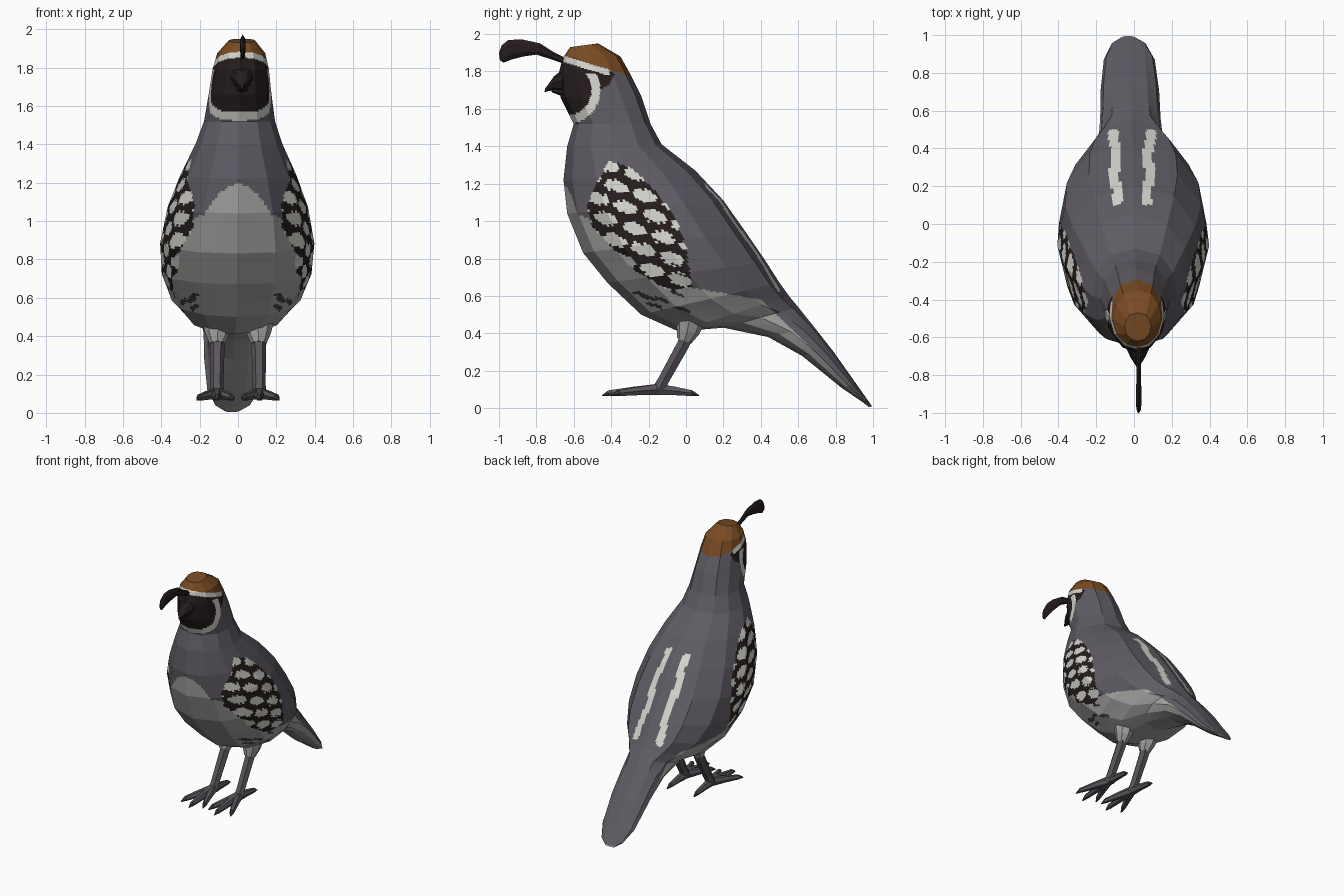
import bpy, bmesh, math
from mathutils import Vector

cube = bpy.data.objects.get("Cube")
if cube:
    bpy.data.objects.remove(cube)


def material(name, rgb):
    m = bpy.data.materials.new(name)
    m.use_nodes = True
    m.diffuse_color = (*rgb, 1)
    m.node_tree.nodes["Principled BSDF"].inputs["Base Color"].default_value = (*rgb, 1)
    return m


SLATE, BELLY, WHITE, DARK, BROWN, LEG, STREAK = range(7)
MATS = [
    material("slate_grey", (.115, .105, .127)),
    material("belly_grey", (.37, .37, .36)),
    material("white", (.66, .66, .62)),
    material("dark_brown", (.019, .012, .012)),
    material("crown_brown", (.19, .07, .016)),
    material("leg_grey", (.10, .09, .105)),
    material("streak_grey", (.05, .045, .05)),
]


def loft(name, rings, colour, cuts=0):
    """Skin a list of rings; colour is a material number or a rule on the face centre."""
    bm = bmesh.new()
    rows = [[bm.verts.new(p) for p in r] for r in rings]
    n = len(rows[0])
    for a, b in zip(rows, rows[1:]):
        for k in range(n):
            bm.faces.new((a[k], a[(k + 1) % n], b[(k + 1) % n], b[k]))
    if cuts:
        bmesh.ops.subdivide_edges(bm, edges=bm.edges[:], cuts=cuts, use_grid_fill=True)
    bmesh.ops.holes_fill(bm, edges=[e for e in bm.edges if e.is_boundary], sides=0)
    bmesh.ops.recalc_face_normals(bm, faces=bm.faces[:])
    for f in bm.faces:
        f.material_index = colour(f.calc_center_median()) if callable(colour) else colour
    me = bpy.data.meshes.new(name)
    bm.to_mesh(me)
    bm.free()
    for m in MATS:
        me.materials.append(m)
    ob = bpy.data.objects.new(name, me)
    bpy.context.collection.objects.link(ob)
    return ob


def section(front, back, width, x0=0, n=12, rear=1.0):
    """Ellipse between two points of the side profile; rear < 1 squares its back half."""
    f, b = Vector((x0, *front)), Vector((x0, *back))
    pts = []
    for k in range(n):
        t = math.tau * k / n
        s, c = math.sin(t), -math.cos(t)
        x = math.copysign(abs(s) ** (rear if c > 0 else 1), s)
        pts.append((f + b) / 2 + (b - f) / 2 * c + Vector((x * width, 0, 0)))
    return pts


def tube(name, path, radii, colour, n=6):
    """Tapered tube with rings square to the path."""
    path = [Vector(p) for p in path]
    rings = []
    for i, p in enumerate(path):
        d = path[min(i + 1, len(path) - 1)] - path[max(i - 1, 0)]
        q = d.to_track_quat('Z', 'Y')
        rings.append([p + q @ Vector((math.cos(math.tau * k / n), math.sin(math.tau * k / n), 0)) * radii[i]
                      for k in range(n)])
    return loft(name, rings, colour)


def inside(y, z, poly):
    hit = False
    for (y1, z1), (y2, z2) in zip(poly, poly[1:] + poly[:1]):
        if (z1 > z) != (z2 > z) and y < (y2 - y1) * (z - z1) / (z2 - z1) + y1:
            hit = not hit
    return hit


def height_on(line, y):
    for (y1, z1), (y2, z2) in zip(line, line[1:]):
        if y < y2:
            return z1 + (z2 - z1) * max(0, (y - y1) / (y2 - y1))
    return line[-1][1]


# Plumage layout, in side view
WING_PATCH = [(-.41, 1.32), (-.3, 1.29), (-.18, 1.18), (-.06, 1.03), (0, .86), (.03, .65),
              (-.08, .62), (-.28, .74), (-.5, .97), (-.53, 1.08), (-.48, 1.2)]
CHEEK = [(-.75, 1.9), (-.38, 1.79), (-.41, 1.73), (-.47, 1.7), (-.6, 1.72)]
BELLY_LINE = [(-.55, 1.03), (0, .65), (.4, .58), (.62, .37), (.95, .04), (1.1, -.05)]
STREAKS = [(-.2, .59), (-.13, .58), (-.05, .61), (-.17, .55), (-.02, .53), (-.24, .61)]


def plumage(p):
    x, y, z = p
    # head: crown, brow, face and white collar
    brow = 1.885 - .3 * (y + .66)
    if z > brow and y < -.29:
        return BROWN
    if z > brow - .033 and y < -.41 and z > 1.7:
        return WHITE
    r = math.hypot(y + .64, z - 1.7)
    if r < .135 and z > 1.5:
        return DARK
    if r < .182 and z < 1.79:
        return WHITE
    if inside(y, z, CHEEK):
        return DARK
    # spotted flank
    if inside(y, z, WING_PATCH):
        u, v = .95 * y - .31 * z, .31 * y + .95 * z
        row = round(v / .092)
        u = u / .16 + .5 * (row % 2)
        du, dv = (u - round(u)) * .16, v - row * .092
        dv += .006 * math.sin(40 * u)
        return WHITE if (du / .066) ** 2 + (dv / .031) ** 2 < 1 else DARK
    # back stripes
    wave = .088 + .03 * (y - .3) + .008 * math.sin(30 * y)
    if .1 < y < .5 and z > .62 and abs(abs(x + .01) - wave) < .027:
        return WHITE
    # belly and its short streaks
    if z < height_on(BELLY_LINE, y) or (y < -.45 and z < 1.19 - 5 * x * x):
        for sy, sz in STREAKS:
            if abs(y - sy) < .04 and abs(z - sz + .3 * (y - sy)) < .009:
                return STREAK
        return BELLY
    return SLATE


# Body from crown to tail tip: front point, back point, half width
PROFILE = [
    ((-.62, 1.93), (-.47, 1.95), .07), ((-.66, 1.87), (-.35, 1.88), .125),
    ((-.68, 1.79), (-.3, 1.79), .147), ((-.67, 1.66), (-.24, 1.67), .163),
    ((-.6, 1.52), (-.19, 1.52), .185), ((-.635, 1.4), (-.13, 1.41), .225),
    ((-.655, 1.22), (.05, 1.27), .3), ((-.635, 1.04), (.2, 1.11), .365),
    ((-.55, .83), (.32, .94), .402), ((-.42, .67), (.43, .78), .39),
    ((-.24, .5), (.5, .67), .335), ((-.04, .41), (.55, .6), .25),
    ((.2, .43), (.6, .54), .175), ((.44, .38), (.68, .44), .16),
    ((.62, .28), (.79, .3), .155), ((.83, .11), (.91, .13), .135),
    ((.94, .035), (.97, .045), .09), ((.98, .005), (.995, .01), .035),
]
rings = [section(f, b, w, .02 - .003 * i, rear=.78) for i, (f, b, w) in enumerate(PROFILE)]
loft("body", rings, plumage, cuts=13)

# Beak: two stacked mandibles
loft("upper_beak", [section((-.66, 1.69), (-.66, 1.81), .06, .02, 8),
                    section((-.71, 1.7), (-.705, 1.775), .038, .02, 8),
                    section((-.757, 1.69), (-.752, 1.71), .008, .02, 8)], DARK)
loft("lower_beak", [section((-.62, 1.65), (-.64, 1.73), .045, .02, 6),
                    section((-.72, 1.69), (-.72, 1.71), .012, .02, 6)], DARK)

# Forward-curling head plume
PLUME = [((-.65, 1.84), (-.64, 1.87), .014), ((-.72, 1.865), (-.71, 1.905), .012),
         ((-.8, 1.89), (-.78, 1.95), .013), ((-.87, 1.88), (-.88, 1.972), .016),
         ((-.93, 1.865), (-.95, 1.968), .017), ((-.975, 1.847), (-.985, 1.94), .014),
         ((-.995, 1.86), (-1, 1.9), .005)]
loft("head_plume", [section(f, b, w, .025, 6) for f, b, w in PLUME], DARK)

# Legs and feet
for side, s in (("left", 1), ("right", -1)):
    def at(x, y, z):
        return (s * x, y, z)

    tube(side + "_thigh", [at(.11, .03, .5), at(.108, .01, .41), at(.108, -.01, .36)],
         [.085, .062, .04], BELLY, 8)
    tube(side + "_shank", [at(.108, .015, .42), at(.108, -.015, .34), at(.11, -.12, .15), at(.11, -.15, .09)],
         [.044, .038, .034, .04], LEG)
    for toe, x, y in (("inner", .035, -.36), ("middle", .11, -.41), ("outer", .2, -.36), ("hind", .115, .03)):
        bx, by = .11 + (x - .11) * .5, -.15 + (y + .15) * .5
        tx, ty = x + (x - .11) * .15, y + (.04 if y > 0 else -.04)
        tube(f"{side}_{toe}_toe", [at(.11, -.15, .1), at(bx, by, .092), at(x, y, .08)],
             [.034, .026, .018], LEG)
        tube(f"{side}_{toe}_claw", [at(x, y, .08), at(tx, ty, .066)], [.018, .003], STREAK)
